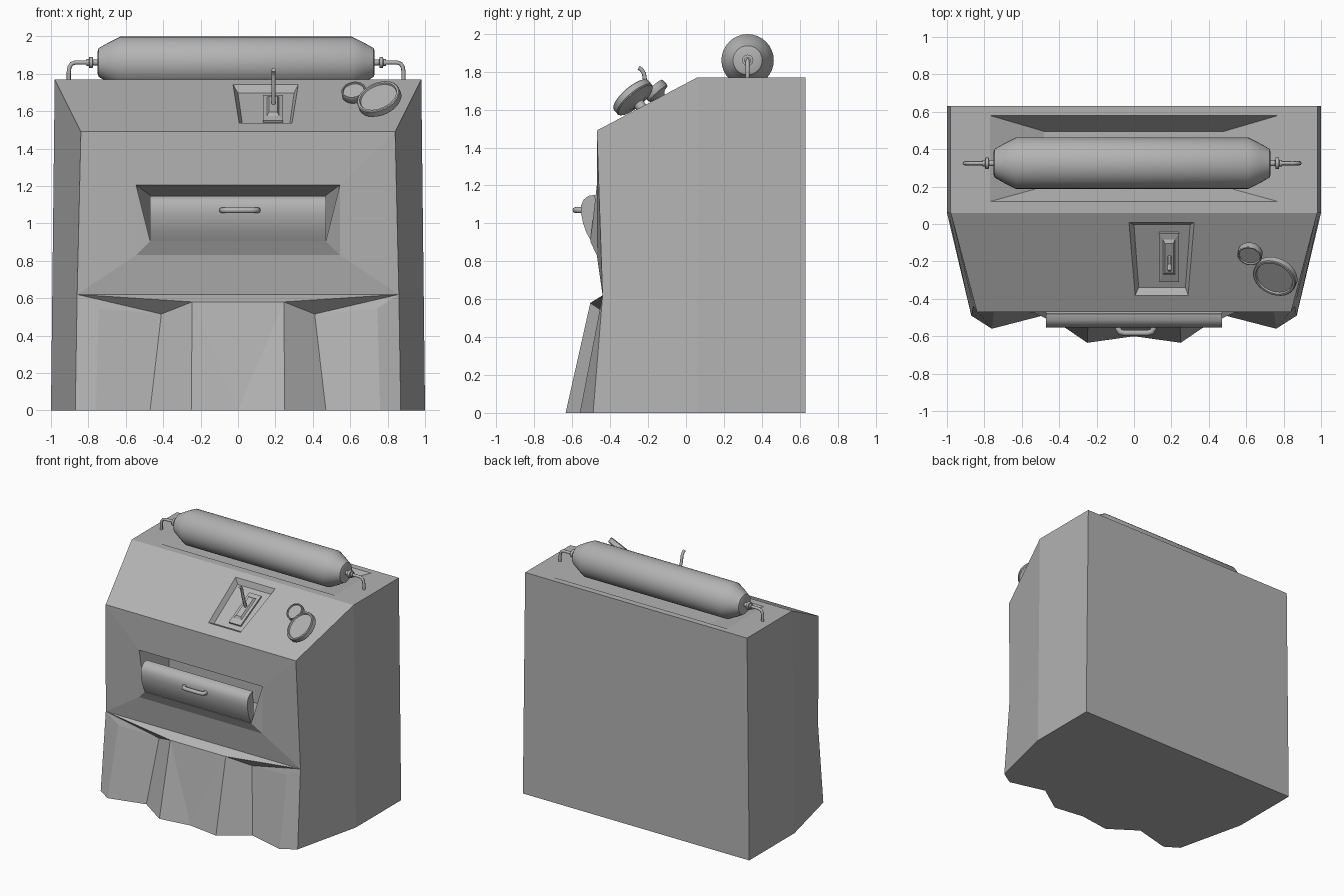
import bpy, bmesh, math
from mathutils import Vector

if "Cube" in bpy.data.objects:
    bpy.data.objects.remove(bpy.data.objects["Cube"])

grey = bpy.data.materials.new("plain_grey")
grey.diffuse_color = (0.45, 0.45, 0.45, 1)
grey.use_nodes = True
grey.node_tree.nodes["Principled BSDF"].inputs["Base Color"].default_value = grey.diffuse_color


def finish(name, bm, smooth=False):
    bmesh.ops.recalc_face_normals(bm, faces=bm.faces)
    me = bpy.data.meshes.new(name)
    bm.to_mesh(me)
    bm.free()
    me.materials.append(grey)
    ob = bpy.data.objects.new(name, me)
    bpy.context.collection.objects.link(ob)
    if smooth:
        activate(ob)
        bpy.ops.object.shade_smooth_by_angle(angle=math.radians(32))
    return ob


def activate(ob):
    bpy.ops.object.select_all(action='DESELECT')
    ob.select_set(True)
    bpy.context.view_layer.objects.active = ob


def loft(name, rings, smooth=False):
    """Skin a list of equal closed rings and cap both ends."""
    bm = bmesh.new()
    rows = [[bm.verts.new(p) for p in ring] for ring in rings]
    n = len(rows[0])
    for a, b in zip(rows, rows[1:]):
        for i in range(n):
            bm.faces.new((a[i], a[(i + 1) % n], b[(i + 1) % n], b[i]))
    bm.faces.new(rows[0])
    bm.faces.new(rows[-1])
    return finish(name, bm, smooth)


def lathe(name, profile, origin, axis, sides=24):
    """Profile points are (distance along axis, radius)."""
    q = Vector(axis).to_track_quat('Z', 'Y')
    rings = [[Vector(origin) + q @ Vector((r * math.cos(2 * math.pi * i / sides),
                                           r * math.sin(2 * math.pi * i / sides), t))
              for i in range(sides)] for t, r in profile]
    return loft(name, rings, True)


def tube(name, pts, radius):
    cu = bpy.data.curves.new(name, 'CURVE')
    cu.dimensions = '3D'
    cu.bevel_depth = radius
    cu.bevel_resolution = 2
    cu.use_fill_caps = True
    sp = cu.splines.new('POLY')
    sp.points.add(len(pts) - 1)
    for p, co in zip(sp.points, pts):
        p.co = (*co, 1)
    cu.materials.append(grey)
    ob = bpy.data.objects.new(name, cu)
    bpy.context.collection.objects.link(ob)
    activate(ob)
    bpy.ops.object.convert(target='MESH')
    return ob


# Cabinet body: right-hand points, mirrored to the left
P = {
    'a': (.98, .63, 1.77), 'b': (.98, .06, 1.77), 'c': (.84, -.47, 1.49),
    'd': (.86, -.44, .62), 'e': (.87, -.49, 0), 'f': (1, .06, 0), 'g': (1, .63, 0),
    'm': (.993, .06, .62), 'n': (.993, .63, .62),
    'B': (.76, -.56, 0), 'C': (.47, -.485, 0), 'D': (.25, -.635, 0), 'E': (0, -.6, 0),
    'x': (.745, -.445, .545), 'y': (.41, -.41, .515), 'z': (.245, -.505, .58),
    'h': (.545, -.47, 1.205), 'i': (.545, -.47, .83), 'l': (.47, -.505, .905),
    'j': (.47, -.2, 1.15), 'k': (.47, -.2, .905),
    'r': (.77, .58, 1.77), 's': (.77, .12, 1.77),
    't': (.48, .495, 1.65), 'u': (.48, .2, 1.65),
}
bm = bmesh.new()
R = {k: bm.verts.new(p) for k, p in P.items()}
L = {k: R[k] if p[0] == 0 else bm.verts.new((-p[0], p[1], p[2])) for k, p in P.items()}
# Faces that exist once per side
for face in ('abmn nmfg bcdm mdef dxBe xyCB yzDC dxy dyz zDE cdih hil hlkj '
             'rsut arsb feBC CDE').split():
    for side in (R, L):
        bm.faces.new([side[k] for k in face])
# Faces that span from side to side
for p, q in 'bc ch id il lk kj jh dz zE fC CE an ng gf ar sb rt us tu'.split():
    loop = [R[p], R[q], L[q], L[p]]
    bm.faces.new(list(dict.fromkeys(loop)))
body = finish("cabinet_body", bm)


# Control panel on the sloped top
def on_slope(x, y, h):
    return (x, y - .467 * h, 1.77 + (y - .06) * .528 + .884 * h)


def slope_quad(x0, x1, y_top, y_bot, h, taper=0.0):
    return [on_slope(x0, y_top, h), on_slope(x1, y_top, h),
            on_slope(x1 - taper, y_bot, h), on_slope(x0 + taper, y_bot, h)]


cutter = loft("panel_cutter", [slope_quad(-.03, .325, .012, -.385, .01, .033),
                               slope_quad(-.027, .322, .009, -.382, 0, .033),
                               slope_quad(0, .3, -.02, -.355, -.035, .025)])
cutter.hide_render = True
mod = body.modifiers.new("panel_recess", 'BOOLEAN')
mod.operation = 'DIFFERENCE'
mod.solver = 'EXACT'
mod.object = cutter
activate(body)
bpy.ops.object.modifier_apply(modifier=mod.name)
bpy.data.objects.remove(cutter)

# Stepped lever plate and lever
loft("lever_base", [slope_quad(.135, .24, -.06, -.32, -.037),
                    slope_quad(.135, .24, -.06, -.32, -.022),
                    slope_quad(.155, .22, -.09, -.28, -.018),
                    slope_quad(.165, .21, -.105, -.265, -.004)])
tube("lever", [(.19, -.17, 1.62), (.19, -.195, 1.69), (.19, -.215, 1.75),
               (.19, -.222, 1.79), (.19, -.235, 1.812), (.19, -.25, 1.82)], .011)

# Dial gauges: cone stem, rim, sunken face
for name, centre, axis, r in (("large_gauge", (.755, -.28, 1.665), (-.32, -.62, .72), .12),
                              ("small_gauge", (.62, -.16, 1.70), (-.15, -.66, .73), .066)):
    lathe(name, [(-.11, r * .2), (-.05, r * .25), (-.03, r * .55), (-.022, r * .95),
                 (-.016, r), (.016, r), (.02, r * .96), (.02, r * .87), (.01, r * .84)],
          centre, axis, 28)

# Hinged drawer with bulged front
prof = [(-.5, .905), (-.525, .95), (-.543, 1.0), (-.553, 1.05), (-.553, 1.095),
        (-.54, 1.125), (-.515, 1.145), (-.48, 1.15), (-.475, .905)]
loft("drawer_front", [[(x, y, z) for y, z in prof] for x in (-.47, .47)], True)
tube("drawer_handle", [(-.07, -.54, 1.07), (-.085, -.56, 1.07), (-.075, -.577, 1.07),
                       (-.05, -.583, 1.07), (.07, -.583, 1.07), (.095, -.577, 1.07),
                       (.105, -.56, 1.07), (.09, -.54, 1.07)], .016)

# Gas tank lying in the top recess
half = [(.62, .138), (.68, .108), (.735, .077), (.74, .062), (.741, .016)]
lathe("tank", [(-t, r) for t, r in reversed(half)] + half, (-.01, .325, 1.86), (1, 0, 0), 32)

# Valves and bent pipes at both tank ends
for side, s in (("left", -1), ("right", 1)):
    lathe(side + "_valve", [(.735, .016), (.765, .016), (.767, .03), (.785, .03),
                            (.787, .018), (.80, .018)],
          (-.01, .325, 1.86), (s, 0, 0), 12)
    tube(side + "_pipe", [(-.01 + s * x, .325, z) for x, z in
                          ((.79, 1.86), (.86, 1.86), (.88, 1.853), (.891, 1.835),
                           (.895, 1.81), (.895, 1.76))], .011)
